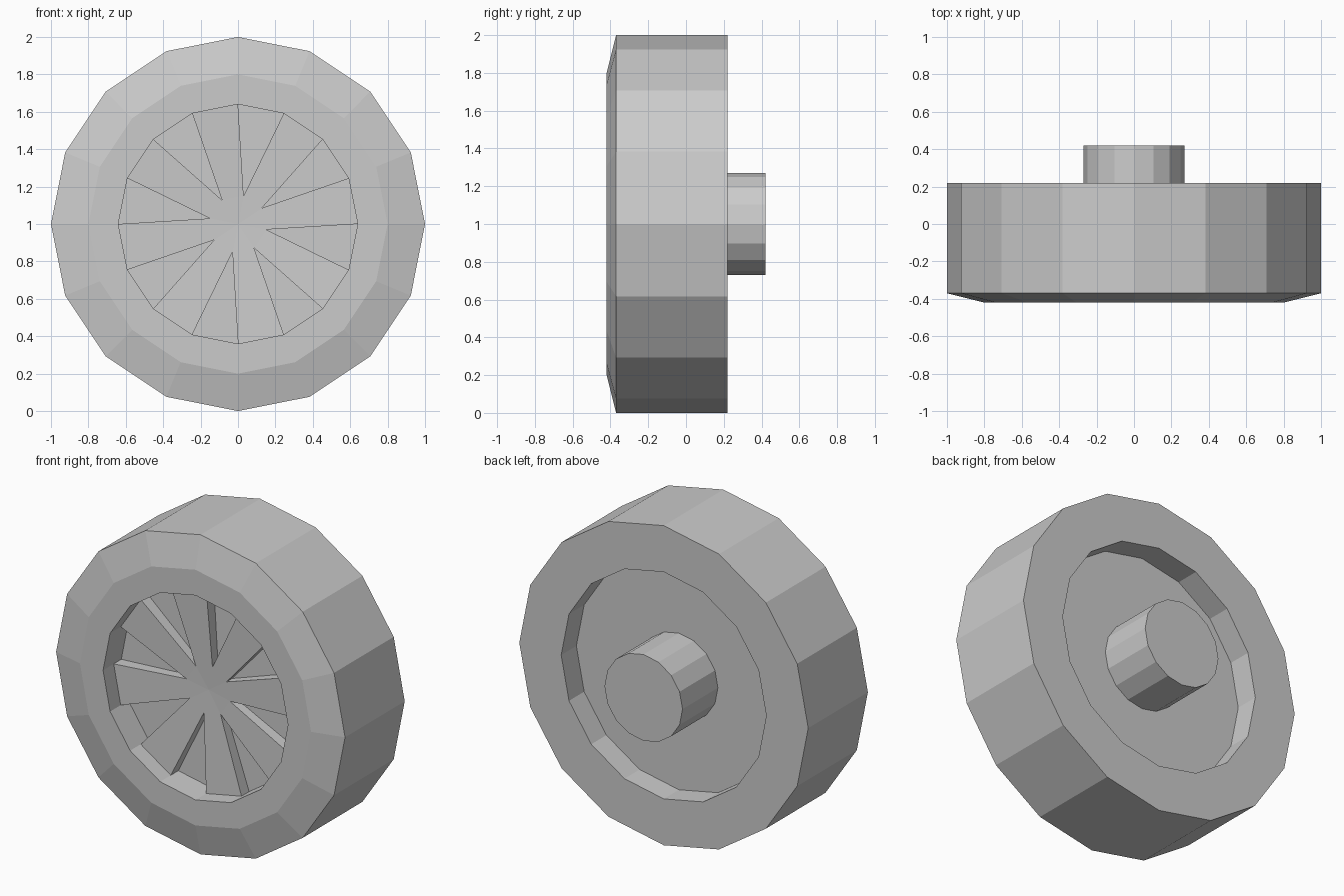
import bpy, bmesh
from math import cos, sin, pi

if "Cube" in bpy.data.objects:
    bpy.data.objects.remove(bpy.data.objects["Cube"])

N = 16          # sides of every round part
CZ = 1.0        # wheel axis height


def point(r, y, step):
    a = 2 * pi * step / N
    return (r * cos(a), y, CZ + r * sin(a))


def finish(name, bm):
    bmesh.ops.recalc_face_normals(bm, faces=bm.faces)
    me = bpy.data.meshes.new(name)
    bm.to_mesh(me)
    bm.free()
    ob = bpy.data.objects.new(name, me)
    bpy.context.collection.objects.link(ob)
    return ob


def lathe(name, profile):
    """Revolve (radius, y) points around the wheel axis and cap both ends."""
    bm = bmesh.new()
    rings = [[bm.verts.new(point(r, y, i)) for i in range(N)] for r, y in profile]
    for p, q in zip(rings, rings[1:]):
        for i in range(N):
            j = (i + 1) % N
            bm.faces.new((p[i], p[j], q[j], q[i]))
    bm.faces.new(rings[0])
    bm.faces.new(rings[-1])
    return finish(name, bm)


# Tyre with bevelled front, recessed front floor, recessed back and axle stub
lathe("wheel_body", [
    (0.27, 0.42), (0.27, 0.07), (0.71, 0.07), (0.71, 0.22),
    (1.0, 0.22), (1.0, -0.37), (0.8, -0.42), (0.64, -0.42), (0.64, -0.24)])

# Dished star of eight wedge spokes separated by V-shaped gaps
RIM_Y, TIP_Y, HUB_Y, FLOOR_Y = -0.315, -0.295, -0.29, -0.24
bm = bmesh.new()
centre = bm.verts.new((0, HUB_Y, CZ))
top, base = [], []
for k in range(8):
    for r, y, step in ((0.64, RIM_Y, 2 * k), (0.64, RIM_Y, 2 * k + 1),
                       (0.153, TIP_Y, 2 * k + 1.5)):
        top.append(bm.verts.new(point(r, y, step)))
        base.append(bm.verts.new(point(r, FLOOR_Y, step)))
for k in range(8):
    a, b, tip, prev = top[3 * k], top[3 * k + 1], top[3 * k + 2], top[3 * k - 1]
    bm.faces.new((prev, a, b, tip))
    bm.faces.new((centre, prev, tip))
for i in range(24):
    j = (i + 1) % 24
    if i % 3:                       # gap walls only; the rim covers the outer ends
        bm.faces.new((top[i], top[j], base[j], base[i]))
finish("spokes", bm)
